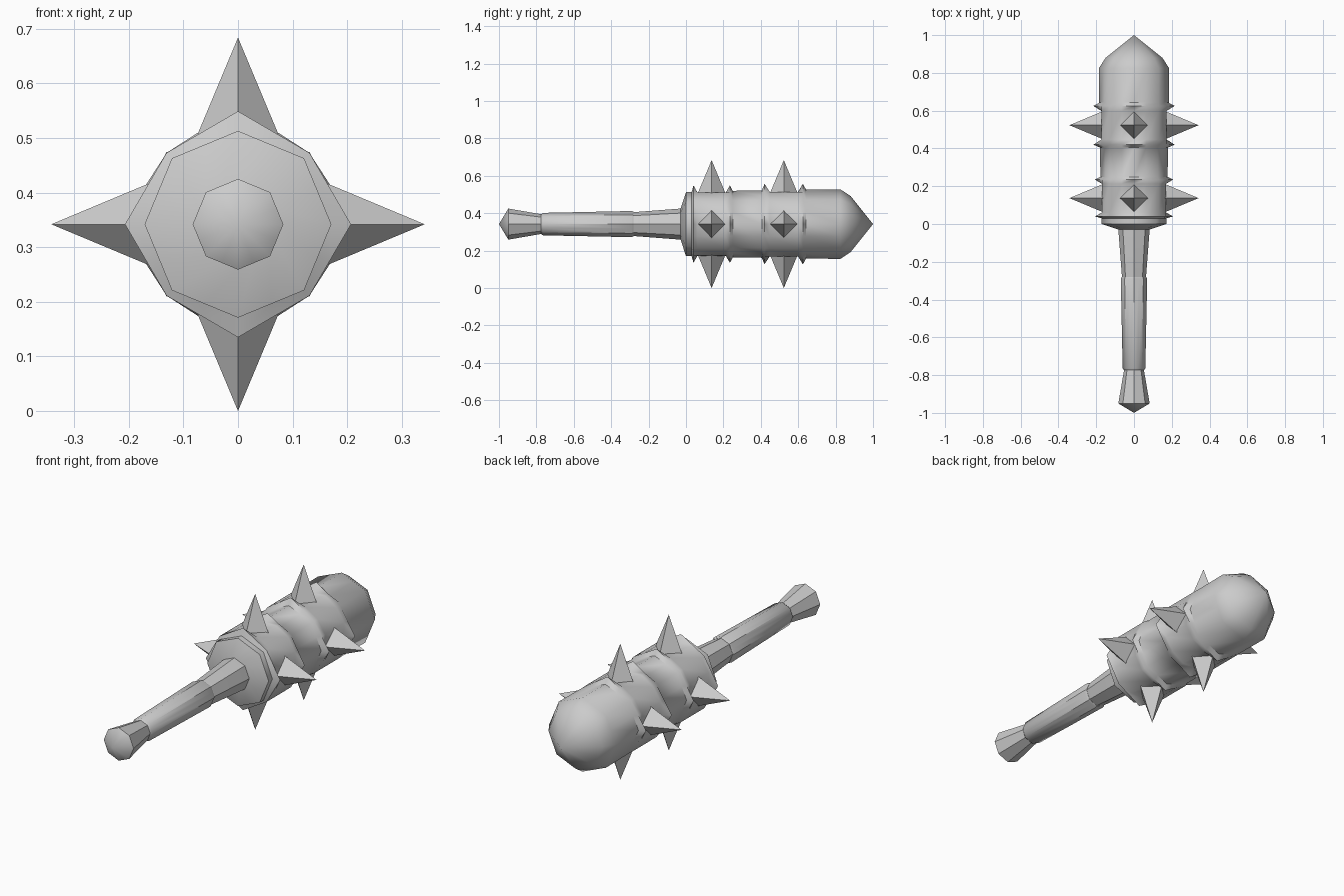
import bpy, bmesh, math
from mathutils import Matrix, Vector

cube = bpy.data.objects.get("Cube")
if cube:
    bpy.data.objects.remove(cube)

CENTRE = 0.342      # height of the long axis
TIP = 0.342         # spike tip distance from the axis

grey = bpy.data.materials.new("plain_grey")
grey.use_nodes = True
colour = (0.6, 0.6, 0.6, 1)
grey.diffuse_color = colour
grey.node_tree.nodes["Principled BSDF"].inputs["Base Color"].default_value = colour


def finish(bm, name, angle):
    bmesh.ops.recalc_face_normals(bm, faces=bm.faces)
    mesh = bpy.data.meshes.new(name)
    bm.to_mesh(mesh)
    bm.free()
    obj = bpy.data.objects.new(name, mesh)
    bpy.context.collection.objects.link(obj)
    mesh.materials.append(grey)
    bpy.ops.object.select_all(action='DESELECT')
    obj.select_set(True)
    bpy.context.view_layer.objects.active = obj
    bpy.ops.object.shade_smooth_by_angle(angle=math.radians(angle))
    return obj


def polar(radius, step, y):
    a = step * math.pi / 8
    return Vector((radius * math.sin(a), y, CENTRE + radius * math.cos(a)))


def ring_points(y, axis, diag, dip):
    """Octagon with edge midpoints; dip pulls in the four axis corners."""
    corners = [polar(diag if i % 2 else axis, 2 * i, y) for i in range(8)]
    points = []
    for i in range(8):
        corner = corners[i]
        if i % 2 == 0:
            corner = polar(axis - dip, 2 * i, y)
        points += [corner, (corners[i] + corners[(i + 1) % 8]) / 2]
    return points


def loft(name, rows, angle=50):
    """Rows are (y, axis radius, diagonal radius, dip); radius 0 is a point."""
    bm = bmesh.new()
    rings = []
    for y, axis, diag, dip in rows:
        if axis == 0:
            rings.append([bm.verts.new((0, y, CENTRE))] * 16)
        else:
            rings.append([bm.verts.new(p) for p in ring_points(y, axis, diag, dip)])
    for a, b in zip(rings, rings[1:]):
        for i in range(16):
            j = (i + 1) % 16
            bm.faces.new(dict.fromkeys((a[i], a[j], b[j], b[i])))
    return finish(bm, name, angle)


def even(*pairs):
    return [(y, r, r, 0) for y, r in pairs]


def band(start, end, middle, radius):
    """Raised band whose corners dip where the spikes are set in."""
    dip = radius - 0.17
    return [(start, radius, 0.185, 0),
            (middle - 0.076, radius, 0.185, dip),
            (middle + 0.076, radius, 0.185, dip),
            (end, radius, 0.185, 0)]


# Handle: pommel, grip and neck
loft("pommel", even((-1, 0), (-0.95, 0.083), (-0.77, 0.052), (-0.76, 0)), 40)
loft("grip", even((-0.775, 0), (-0.775, 0.052), (-0.765, 0.06),
                  (-0.29, 0.07), (-0.28, 0.065), (-0.28, 0)), 40)
loft("neck", even((-0.29, 0), (-0.29, 0.063), (-0.03, 0.083), (0, 0.083)), 40)

# Club head with two raised bands
BANDS = (0.137, 0.523)
head = even((-0.03, 0), (-0.03, 0.08), (0, 0.171), (0.03, 0.171))
head += band(0.04, 0.235, BANDS[0], 0.207)
head += even((0.25, 0.178), (0.405, 0.18))
head += band(0.42, 0.625, BANDS[1], 0.215)
head += even((0.642, 0.184), (0.825, 0.186), (0.88, 0.15), (1, 0))
loft("club_head", head)

# Four-sided spikes around each band
for number, y in enumerate(BANDS, 1):
    for side, label in enumerate(("top", "left", "bottom", "right")):
        bm = bmesh.new()
        bmesh.ops.create_cone(bm, cap_ends=True, segments=4, radius1=0.074,
                              radius2=0, depth=TIP - 0.165)
        turn = Matrix.Rotation(side * math.pi / 2, 4, 'Y')
        lift = Matrix.Translation((0, 0, (TIP + 0.165) / 2))
        bm.transform(Matrix.Translation((0, y, CENTRE)) @ turn @ lift)
        finish(bm, f"spike_{label}_{number}", 20)
